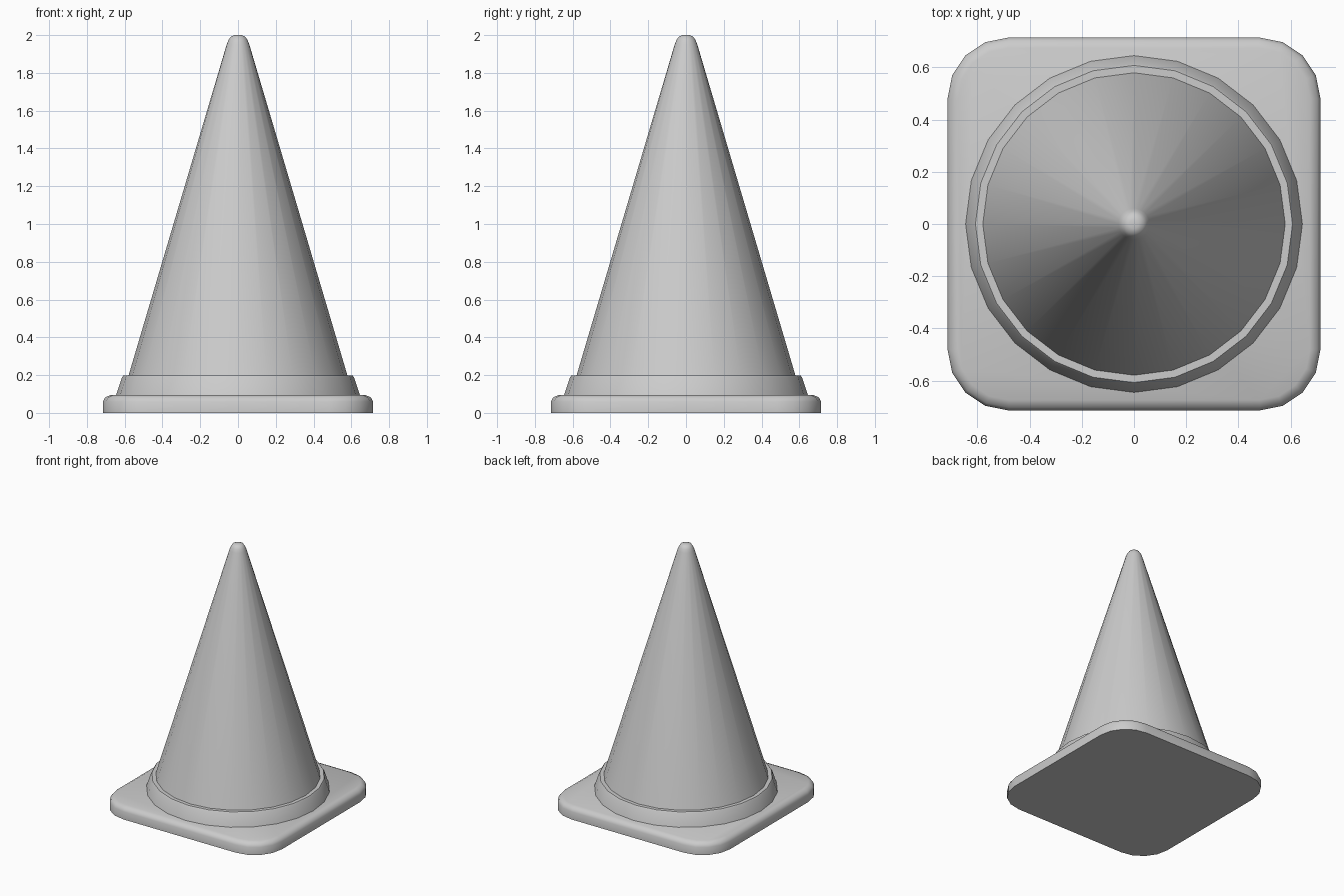
import bpy, bmesh, math

if "Cube" in bpy.data.objects:
    bpy.data.objects.remove(bpy.data.objects["Cube"])


def loft(name, rings, angle=30):
    """Skin a stack of equal-length point rings and cap both ends."""
    bm = bmesh.new()
    loops = [[bm.verts.new(p) for p in ring] for ring in rings]
    n = len(loops[0])
    for a, b in zip(loops, loops[1:]):
        for i in range(n):
            j = (i + 1) % n
            bm.faces.new((a[i], a[j], b[j], b[i]))
    bm.faces.new(loops[0][::-1])
    bm.faces.new(loops[-1])
    bmesh.ops.recalc_face_normals(bm, faces=bm.faces)
    mesh = bpy.data.meshes.new(name)
    bm.to_mesh(mesh)
    bm.free()
    obj = bpy.data.objects.new(name, mesh)
    bpy.context.collection.objects.link(obj)
    bpy.ops.object.select_all(action='DESELECT')
    obj.select_set(True)
    bpy.context.view_layer.objects.active = obj
    bpy.ops.object.shade_smooth_by_angle(angle=math.radians(angle))
    return obj


def circle(r, z, n=24):
    return [(r * math.cos(2 * math.pi * i / n), r * math.sin(2 * math.pi * i / n), z)
            for i in range(n)]


def rounded_square(inset, z, centre=0.48, radius=0.235, seg=4):
    pts = []
    r = radius - inset
    for q, (sx, sy) in enumerate([(1, 1), (-1, 1), (-1, -1), (1, -1)]):
        for k in range(seg + 1):
            a = math.pi / 2 * (q + k / seg)
            pts.append((sx * centre + r * math.cos(a), sy * centre + r * math.sin(a), z))
    return pts


# Square foot with rounded corners and a softened top edge
loft("base_plate", [rounded_square(i, z) for i, z in
     [(0, 0), (0, 0.06), (0.012, 0.082), (0.04, 0.095)]], 50)

# Raised ring between foot and cone
loft("collar", [circle(r, z) for r, z in
     [(0.647, 0.09), (0.645, 0.097), (0.615, 0.187), (0.608, 0.197)]], 40)

# Tapered body with a rounded tip
loft("cone_body", [circle(r, z) for r, z in
     [(0.61, 0.093), (0.58, 0.196), (0.06, 1.95), (0.05, 1.975),
      (0.037, 1.993), (0.018, 2.0)]], 50)
